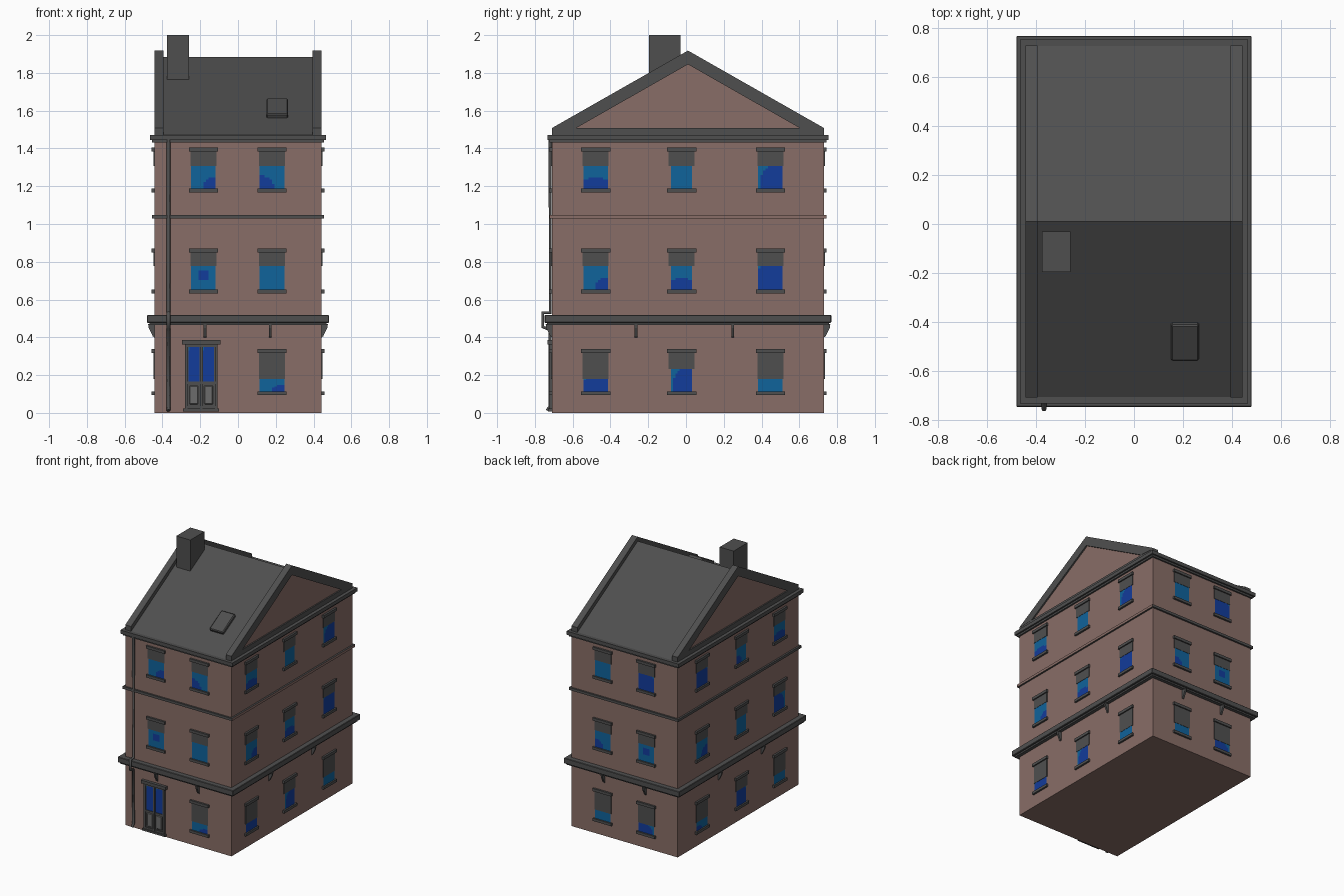
import bpy, bmesh, math
from mathutils import Vector, Matrix

if "Cube" in bpy.data.objects:
    bpy.data.objects.remove(bpy.data.objects["Cube"])

def mat(name, c):
    m = bpy.data.materials.new(name)
    m.diffuse_color = (*c, 1)
    m.use_nodes = True
    m.node_tree.nodes["Principled BSDF"].inputs["Base Color"].default_value = m.diffuse_color
    return m

BRICK = mat("brick", (0.25, 0.155, 0.135))
GREY = mat("dark_grey", (0.078, 0.078, 0.078))
PANEL = mat("panel_grey", (0.15, 0.15, 0.15))
LIGHT = mat("glass_light_blue", (0.005, 0.125, 0.33))
DEEP = mat("glass_deep_blue", (0.006, 0.045, 0.33))

HX, YF, YB = 0.443, -0.71, 0.731      # wall planes
YC = (YF + YB) / 2
HY = (YB - YF) / 2

def finish(name, bm, mats, recalc=True):
    if recalc:
        bmesh.ops.recalc_face_normals(bm, faces=bm.faces)
    me = bpy.data.meshes.new(name)
    bm.to_mesh(me)
    bm.free()
    for m in mats:
        me.materials.append(m)
    ob = bpy.data.objects.new(name, me)
    bpy.context.collection.objects.link(ob)
    return ob

def box(name, lo, hi, m, bevel=0):
    bm = bmesh.new()
    lo, hi = Vector(lo), Vector(hi)
    bmesh.ops.create_cube(bm, size=1)
    for v in bm.verts:
        v.co = Vector([(lo[i] + hi[i]) / 2 + v.co[i] * (hi[i] - lo[i]) for i in range(3)])
    if bevel:
        bmesh.ops.bevel(bm, geom=bm.edges[:], offset=bevel, segments=1, affect='EDGES')
    return finish(name, bm, [m])

def prism(name, pts, x0, x1, m):
    """Extrude a (y, z) outline along x."""
    bm = bmesh.new()
    f = bm.faces.new([bm.verts.new((x0, y, z)) for y, z in pts])
    g = bmesh.ops.extrude_face_region(bm, geom=[f])["geom"]
    for v in g:
        if isinstance(v, bmesh.types.BMVert):
            v.co.x = x1
    return finish(name, bm, [m])

# A wall point: u runs along the wall, d is the distance out of it
SIDES = {
    "front": (lambda u, d, z: Vector((u, YF - d, z)), Vector((0, -1, 0))),
    "back": (lambda u, d, z: Vector((u, YB + d, z)), Vector((0, 1, 0))),
    "right": (lambda u, d, z: Vector((HX + d, u, z)), Vector((1, 0, 0))),
    "left": (lambda u, d, z: Vector((-HX - d, u, z)), Vector((-1, 0, 0))),
}

def wall_box(name, side, u, w, z0, z1, d, m, bevel=0):
    P = SIDES[side][0]
    a, b = P(u - w / 2, -0.005, z0), P(u + w / 2, d, z1)
    return box(name, [min(p) for p in zip(a, b)], [max(p) for p in zip(a, b)], m, bevel)

def glass(name, side, u, w, z0, z1, d, k):
    """Pane of small faces; a round patch at a spot picked by k is deep blue."""
    P, n = SIDES[side]
    N = 10
    cu, cv, r = [(1, 0, .55), (0, 0, .6), (.6, .2, .9), (.5, .6, .25), (0, 1, 0),
                 (.9, .3, .8), (.5, -.4, .9)][k % 7]
    bm = bmesh.new()
    g = [[bm.verts.new(P(u + w * (i / N - .5), d, z0 + (z1 - z0) * j / N))
          for j in range(N + 1)] for i in range(N + 1)]
    for i in range(N):
        for j in range(N):
            f = bm.faces.new((g[i][j], g[i + 1][j], g[i + 1][j + 1], g[i][j + 1]))
            f.normal_update()
            if f.normal.dot(n) < 0:
                f.normal_flip()
            f.material_index = int(math.hypot((i + .5) / N - cu, (j + .5) / N - cv) < r)
    return finish(name, bm, [LIGHT, DEEP], recalc=False)

# Walls, cornice, ledge and string course
def ring(name, out, z0, z1, bevel=0):
    return box(name, (-HX - out, YF - out, z0), (HX + out, YB + out, z1), GREY, bevel)

box("walls", (-HX, YF, 0), (HX, YB, 1.47), BRICK)
ring("cornice", 0.024, 1.445, 1.472)
ring("cornice_lower", 0.012, 1.432, 1.446)
ring("ledge", 0.038, 0.477, 0.518, 0.003)
ring("ledge_lower", 0.025, 0.466, 0.478)
band = ring("string_course", 0.013, 1.028, 1.047)
band.data.materials.append(BRICK)
for p in band.data.polygons:
    p.material_index = int(p.normal.x > 0.9)

# Roof with raised gable parapets
prism("roof", [(YF, 1.47), (YB, 1.47), (YC, 1.885)], -0.4, 0.4, GREY)
Y, I = HY, 0.592
for s, nm in ((-1, "left"), (1, "right")):
    prism(nm + "_gable", [(YC - I - .03, 1.5), (YC + I + .03, 1.5), (YC, 1.86)],
          s * 0.39, s * 0.432, BRICK)
    prism(nm + "_parapet_base", [(YC - Y, 1.47), (YC + Y, 1.47), (YC + Y, 1.508),
                                 (YC - Y, 1.508)], s * 0.395, s * 0.442, GREY)
    for t, e in ((-1, "front"), (1, "back")):
        prism(f"{nm}_parapet_{e}", [(YC + t * Y, 1.5), (YC + t * Y, 1.508), (YC, 1.918),
                                    (YC, 1.845), (YC + t * I, 1.508)], s * 0.395, s * 0.443, GREY)
box("chimney", (-0.376, -0.197, 1.7), (-0.26, -0.03, 2.0), GREY)

# Skylight lying on the front slope
sky = box("skylight", (-0.057, -0.085, -0.02), (0.057, 0.085, 0.022), GREY, 0.006)
slope = math.atan2(0.415, HY)
sky.matrix_world = Matrix.Translation((0.208, -0.476, 1.885 - (YC + 0.476) * 0.415 / HY)) \
    @ Matrix.Rotation(slope, 4, 'X')

# Windows: sill, lintel, blind and glass
FLOORS = [(0.114, 0.318, 0.18), (0.652, 0.85, 0.778), (1.187, 1.384, 1.307)]
COLS = {"front": (-0.183, 0.18), "back": (-0.183, 0.18),
        "right": (-0.478, -0.023, 0.447), "left": (-0.478, -0.023, 0.447)}
PICK = {"front": (0, 0, 3, 4, 0, 1), "back": (5, 4, 3, 0, 2, 4),
        "right": (2, 5, 4, 0, 6, 2, 6, 4, 5), "left": (4, 2, 0, 5, 4, 1, 6, 0, 2)}
for side, cols in COLS.items():
    for fl, (z0, z1, zb) in enumerate(FLOORS):
        for c, u in enumerate(cols):
            if side == "front" and fl == 0 and c == 0:
                continue                      # the door is here
            if fl == 0 and len(cols) == 3 and c == 1:
                zb = 0.233
            elif fl == 0:
                zb = 0.18
            nm = f"{side}_{fl}_{c}_"
            wall_box(nm + "sill", side, u, 0.155, z0 - .02, z0, 0.014, GREY)
            wall_box(nm + "lintel", side, u, 0.155, z1, z1 + .021, 0.014, GREY)
            wall_box(nm + "blind", side, u, 0.138, zb, z1, 0.005, GREY)
            glass(nm + "glass", side, u, 0.112 if len(cols) == 3 and c == 1 else 0.13,
                  z0, zb, 0.003, PICK[side][fl * len(cols) + c])

# Double door
D = -0.195
wall_box("door_back", "front", D, 0.16, 0.012, 0.362, 0.004, GREY)
wall_box("door_lintel", "front", D, 0.205, 0.362, 0.386, 0.022, GREY)
wall_box("door_step", "front", D, 0.19, 0.008, 0.022, 0.02, GREY)
for u in (-0.079, 0, 0.079):
    wall_box("door_post", "front", D + u, 0.014, 0.02, 0.364, 0.013, GREY)
for z in (0.022, 0.152, 0.35):
    wall_box("door_rail", "front", D, 0.16, z, z + 0.014, 0.011, GREY)
for u in (-0.039, 0.039):
    glass("door_glass", "front", D + u, 0.058, 0.166, 0.35, 0.006, 2)
    wall_box("door_panel", "front", D + u, 0.046, 0.045, 0.145, 0.009, PANEL, 0.004)

# Tapered brackets under the ledge
for side, spots in {"front": (-0.175, 0.17), "back": (-0.175, 0.17),
                    "right": (-0.265, 0.247), "left": (-0.265, 0.247)}.items():
    P = SIDES[side][0]
    for u in spots:
        bm = bmesh.new()
        prof = [(0, 0.47), (0.033, 0.47), (0.03, 0.45), (0.008, 0.405), (0, 0.4)]
        a, b = [[bm.verts.new(P(u + s, d, z)) for d, z in prof] for s in (-.007, .007)]
        bm.faces.new(a)
        bm.faces.new(b)
        for i in range(5):
            j = (i + 1) % 5
            bm.faces.new((a[i], a[j], b[j], b[i]))
        finish(side + "_bracket", bm, [GREY])

# Drainpipe stepping out around the ledge
cu = bpy.data.curves.new("drainpipe", 'CURVE')
cu.dimensions = '3D'
cu.bevel_depth = 0.01
cu.bevel_resolution = 1
cu.use_fill_caps = True
path = [(-0.719, 1.472), (-0.719, 0.53), (-0.758, 0.53), (-0.758, 0.455), (-0.72, 0.44),
        (-0.719, 0.035), (-0.735, 0.012)]
sp = cu.splines.new('POLY')
sp.points.add(len(path) - 1)
for p, (y, z) in zip(sp.points, path):
    p.co = (-0.368, y, z, 1)
cu.materials.append(GREY)
bpy.context.collection.objects.link(bpy.data.objects.new("drainpipe", cu))
